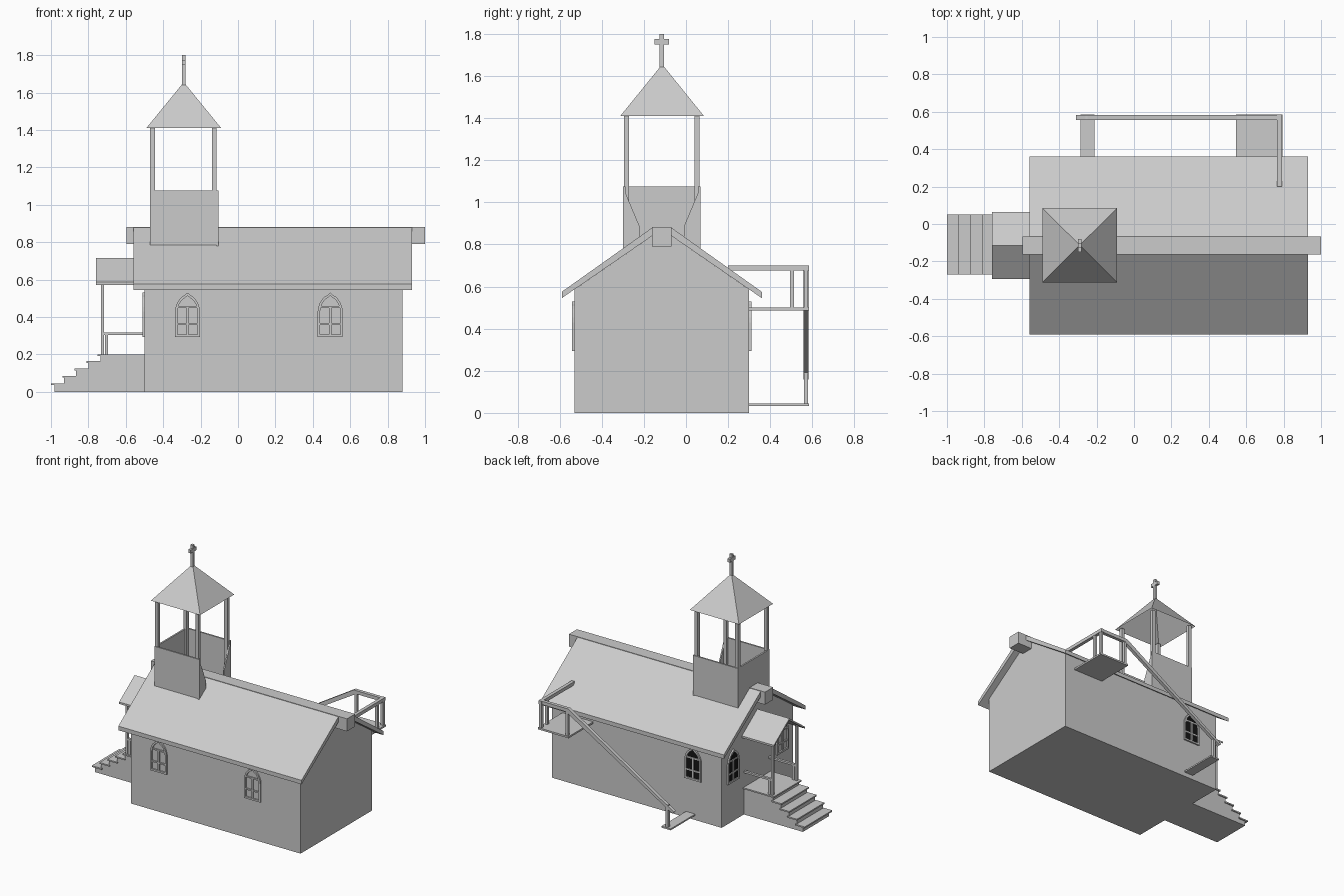
import bpy
import math
from mathutils import Matrix, Vector

if "Cube" in bpy.data.objects:
    bpy.data.objects.remove(bpy.data.objects["Cube"])


def material(name, v):
    m = bpy.data.materials.new(name)
    m.diffuse_color = (v, v, v, 1)
    m.use_nodes = True
    m.node_tree.nodes["Principled BSDF"].inputs["Base Color"].default_value = m.diffuse_color
    return m


GREY = material("pale grey", 0.6)
BLACK = material("black", 0.008)
MID = -0.115  # y of the ridge line


def mesh(name, verts, faces, mat=GREY):
    me = bpy.data.meshes.new(name)
    me.from_pydata([tuple(v) for v in verts], [], faces)
    me.materials.append(mat)
    ob = bpy.data.objects.new(name, me)
    bpy.context.collection.objects.link(ob)
    return ob


def prism(name, pts, lo, hi, place, mat=GREY):
    """Extrude a 2D outline (counter-clockwise) from lo to hi."""
    n = len(pts)
    v = [place(a, b, lo) for a, b in pts] + [place(a, b, hi) for a, b in pts]
    f = [tuple(reversed(range(n))), tuple(range(n, 2 * n))]
    f += [(i, (i + 1) % n, n + (i + 1) % n, n + i) for i in range(n)]
    return mesh(name, v, f, mat)


def box(name, x0, x1, y0, y1, z0, z1):
    return prism(name, [(x0, y0), (x1, y0), (x1, y1), (x0, y1)], z0, z1,
                 lambda a, b, d: (a, b, d))


def along_x(name, pts, x0, x1):
    """Profile in y,z (y relative to the ridge line) extruded along x."""
    return prism(name, pts, x0, x1, lambda a, b, d: (d, MID + a, b))


def along_y(name, pts, y0, y1):
    """Profile in x,z extruded along y."""
    pts = list(reversed(pts))
    return prism(name, pts, y0, y1, lambda a, b, d: (a, d, b))


# Nave walls, roof and ridge beam
along_x("walls", [(-.415, 0), (.415, 0), (.415, .586), (0, .872), (-.415, .586)], -.50, .88)
along_x("roof", [(.475, .545), (.475, .575), (.045, .88), (-.045, .88),
                 (-.475, .575), (-.475, .545), (0, .872)], -.56, .93)
box("ridge_beam", -.595, 1.0, MID - .047, MID + .047, .79, .882)


# Pointed windows
def arch(half, z0, spring, top):
    pts = [(-half, z0), (half, z0)]
    right = []
    for i in range(6):
        t = i / 6
        right.append((half * math.cos(t * math.pi / 2) * (1 - .12 * t),
                      spring + (top - spring) * math.sin(t * math.pi / 2) * (.88 + .02 * t)))
    return pts + right + [(0, top)] + [(-a, b) for a, b in reversed(right)]


def window(name, centre, angle, dark):
    """angle 0 faces the front; the outline is turned around z."""
    rot = Matrix.Rotation(angle, 3, 'Z')

    def place(a, b, d):
        return Vector(centre) + rot @ Vector((a, -d, b))

    outer = arch(.067, .293, .43, .53)
    inner = arch(.054, .306, .43, .514)
    n = len(outer)
    v = [place(a, b, d) for d in (0, .011) for ring in (outer, inner) for a, b in ring]
    f = []
    for i in range(n):
        j = (i + 1) % n
        f += [(2 * n + i, 2 * n + j, 3 * n + j, 3 * n + i),
              (i, j, 2 * n + j, 2 * n + i),
              (3 * n + i, 3 * n + j, n + j, n + i)]
    mesh(name + "_frame", v, f)
    bars = [(-.006, .006, .3, .455), (-.056, .056, .357, .367), (-.056, .056, .448, .458)]
    for a0, a1, b0, b1 in bars:
        prism(name + "_bar", [(a0, b0), (a1, b0), (a1, b1), (a0, b1)], 0, .009, place)
    if dark:
        prism(name + "_panes", inner, 0, .003, place, BLACK)


for x in (-.27, .493):
    window("front_window", (x, MID - .415, 0), 0, False)
window("back_window", (-.27, MID + .415, 0), math.pi, True)
window("end_window_a", (-.50, .17, 0), -math.pi / 2, True)
window("end_window_b", (-.50, -.40, 0), -math.pi / 2, False)

# Bell tower: thin walls, notched on the inner side
box("tower_front_wall", -.47, -.105, -.30, -.288, .785, 1.075)
box("tower_back_wall", -.47, -.105, .058, .07, .785, 1.075)
box("tower_end_wall", -.47, -.458, -.288, .058, .785, 1.075)
for s in (-1, 1):
    tri = [(s * .185, .75), (s * .185, 1.075), (s * .105, .885), (s * .105, .80)]
    along_x("tower_side_gusset", tri if s < 0 else tri[::-1], -.115, -.105)
for x in (-.47, -.14):
    for y in (-.295, .04):
        box("tower_post", x, x + .025, y, y + .025, .78, 1.415)

# Hollow tower cap and cross
mesh("tower_cap", [(-.49, -.312, 1.41), (-.09, -.312, 1.41), (-.09, .085, 1.41),
                   (-.49, .085, 1.41), (-.29, -.113, 1.655)],
     [(0, 1, 4), (1, 2, 4), (2, 3, 4), (3, 0, 4)])
box("cross_upright", -.30, -.28, MID - .01, MID + .01, 1.64, 1.80)
box("cross_arm", -.30, -.28, MID - .034, MID + .034, 1.75, 1.775)

# Porch base and steps
along_y("porch_base", [(-.98, 0), (-.50, 0), (-.50, .19), (-.735, .19), (-.735, .155),
                       (-.80, .155), (-.80, .115), (-.865, .115), (-.865, .075),
                       (-.93, .075), (-.93, .035), (-.98, .035)], -.262, .042)
box("porch_floor", -.75, -.50, -.27, .05, .19, .20)
for i in range(4):
    x = -1.0 + i * .063
    box("step_tread", x, x + .08, -.27, .05, .035 + i * .04, .045 + i * .04)

# Porch posts, rails and roof
for y in (-.26, .02):
    box("porch_post", -.732, -.716, y, y + .018, .20, .60)
    box("porch_baluster", -.712, -.694, y, y + .018, .20, .305)
    box("porch_rail", -.725, -.50, y, y + .018, .303, .317)
along_x("porch_roof", [(.18, .572), (.18, .586), (0, .715), (-.18, .586),
                       (-.18, .572), (0, .70)], -.76, -.50)

# Rear landing, foot plate and handrail
box("landing", .545, .795, .30, .585, .487, .50)
box("foot_plate", -.285, -.21, .30, .585, .033, .044)
for x, y, z0, z1 in ((-.26, .56, .04, .21), (.555, .56, .50, .68),
                     (.768, .56, .50, .68), (.768, .493, .50, .68)):
    box("handrail_post", x, x + .02, y, y + .02, z0, z1)
box("landing_side_rail", .765, .79, .20, .585, .675, .70)
box("landing_back_rail", .55, .79, .557, .582, .675, .70)
along_y("sloping_handrail", [(-.31, .172), (-.295, .158), (.57, .675), (.57, .70), (.55, .70)],
        .557, .582)
